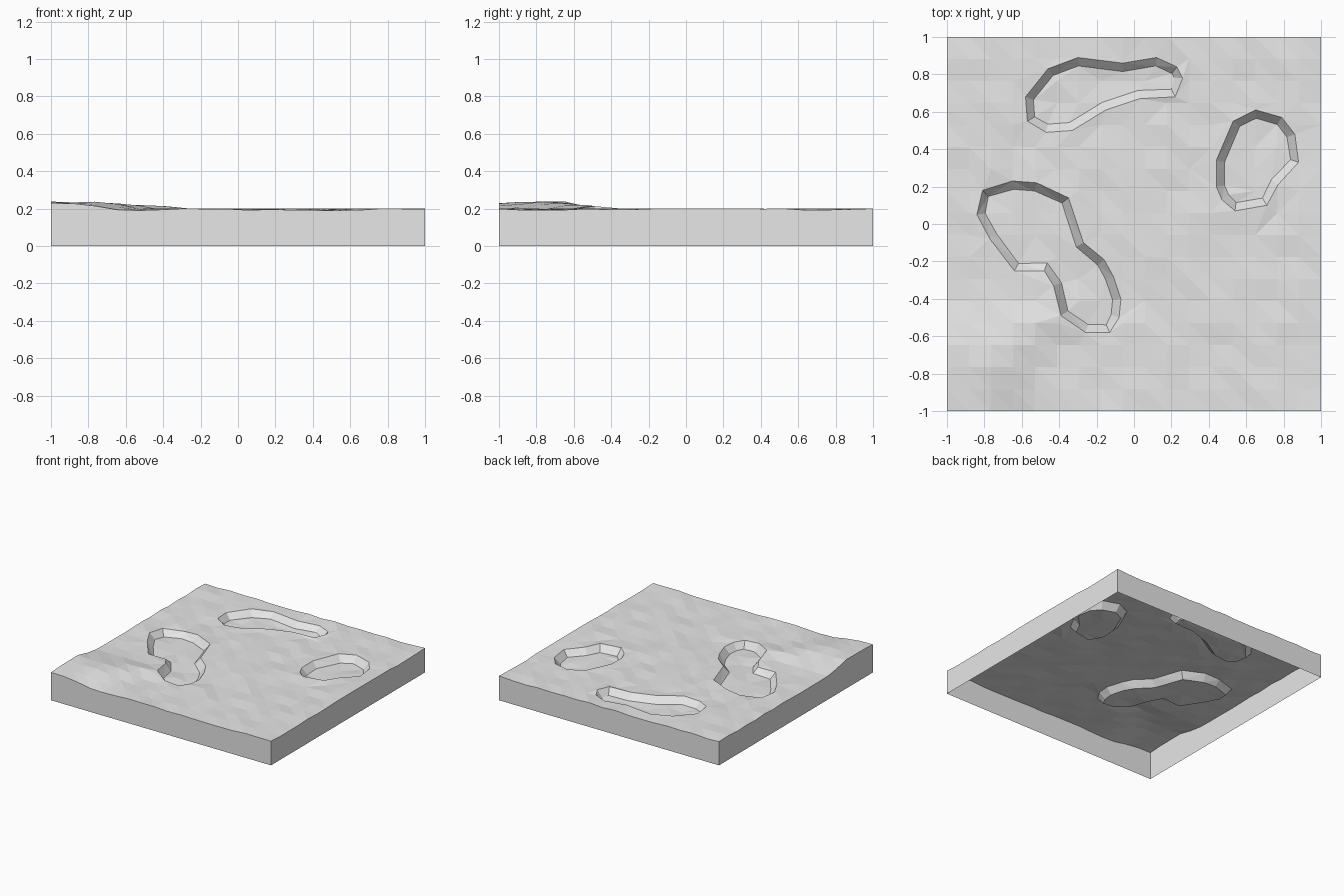
import bpy
import bmesh
import random
from mathutils import Vector
from mathutils.geometry import delaunay_2d_cdt, intersect_point_line

random.seed(4)
CELLS = 17          # ground grid resolution
WALL = 0.045        # width of the basin walls
DEPTH = 0.05        # depth of the basins

# Rim outlines of the three basins, clockwise
LONG_BASIN = [(-.58, .68), (-.46, .83), (-.3, .89), (-.06, .86), (.12, .89), (.23, .84),
              (.26, .78), (.22, .68), (.03, .67), (-.15, .61), (-.33, .5), (-.47, .49), (-.57, .55)]
ROUND_BASIN = [(.44, .2), (.44, .34), (.53, .55), (.65, .61), (.79, .57), (.86, .48),
               (.88, .33), (.77, .21), (.71, .1), (.54, .07), (.47, .13)]
BENT_BASIN = [(-.84, .05), (-.81, .18), (-.65, .23), (-.52, .22), (-.35, .14), (-.27, -.1),
              (-.16, -.19), (-.11, -.28), (-.07, -.4), (-.08, -.5), (-.13, -.58), (-.26, -.58),
              (-.39, -.49), (-.43, -.33), (-.48, -.25), (-.64, -.25), (-.77, -.08)]
basins = [[Vector(p) for p in rim] for rim in (LONG_BASIN, ROUND_BASIN, BENT_BASIN)]


def clamp(value):
    return max(0.0, min(1.0, value))


def inset(rim, width):
    """Move every rim point inwards along its averaged normal."""
    ring = []
    for i, point in enumerate(rim):
        along = (rim[(i + 1) % len(rim)] - rim[i - 1]).normalized()
        ring.append(point + Vector((along.y, -along.x)) * width)
    return ring


def inside_distance(point, rim):
    """Distance to the rim, positive inside and negative outside."""
    nearest, inside = 9.0, False
    for i, b in enumerate(rim):
        a = rim[i - 1]
        foot, t = intersect_point_line(point, a, b)
        foot = a.lerp(b, clamp(t))
        nearest = min(nearest, (point - foot.to_2d()).length)
        if (a.y > point.y) != (b.y > point.y):
            if point.x < a.x + (point.y - a.y) * (b.x - a.x) / (b.y - a.y):
                inside = not inside
    return nearest if inside else -nearest


def ground_height(point):
    """Nearly level ground with a raised plateau at the front corner."""
    beyond = max(point.y + 0.65, point.x + 0.65 - 0.65 * (point.y + 0.65), 0)
    return 0.195 + 0.037 * clamp(1 - beyond / 0.25) + random.uniform(-0.006, 0.006)


# Ground points, leaving a clear band along each basin wall
points, heights, edges = [], [], []
for row in range(CELLS + 1):
    for column in range(CELLS + 1):
        point = Vector((2 * column / CELLS - 1, 2 * row / CELLS - 1))
        depth = max(inside_distance(point, rim) for rim in basins)
        if not -0.03 < depth < WALL + 0.03:
            points.append(point)
            heights.append(ground_height(point) - (DEPTH if depth > 0 else 0))

# Rim and foot rings of each basin
for rim in basins:
    for ring, drop in ((rim, 0), (inset(rim, WALL), DEPTH)):
        start = len(points)
        for i, point in enumerate(ring):
            points.append(point)
            heights.append(ground_height(point) - drop)
            edges.append((start + i, start + (i + 1) % len(ring)))

coords, _, triangles, sources, _, _ = delaunay_2d_cdt(points, edges, [], 0, 1e-5)

# Terrain surface
bm = bmesh.new()
verts = [bm.verts.new((p.x, p.y, heights[source[0]])) for p, source in zip(coords, sources)]
for triangle in triangles:
    bm.faces.new([verts[i] for i in triangle])

# Side walls, open underneath
border = [edge for edge in bm.edges if edge.is_boundary]
skirt = bmesh.ops.extrude_edge_only(bm, edges=border)["geom"]
for item in skirt:
    if isinstance(item, bmesh.types.BMVert):
        item.co.z = 0
bmesh.ops.recalc_face_normals(bm, faces=bm.faces)
top = max(bm.faces, key=lambda face: abs(face.normal.z))
if top.normal.z < 0:
    bmesh.ops.reverse_faces(bm, faces=bm.faces)

# Single grey material
grey = bpy.data.materials.new("stone_grey")
grey.use_nodes = True
grey.diffuse_color = (0.8, 0.8, 0.8, 1)
grey.node_tree.nodes["Principled BSDF"].inputs["Base Color"].default_value = (0.8, 0.8, 0.8, 1)

cube = bpy.data.objects.get("Cube")
if cube:
    bpy.data.objects.remove(cube, do_unlink=True)

mesh = bpy.data.meshes.new("terrain_slab")
bm.to_mesh(mesh)
bm.free()
mesh.materials.append(grey)
terrain = bpy.data.objects.new("terrain_slab", mesh)
bpy.context.collection.objects.link(terrain)
